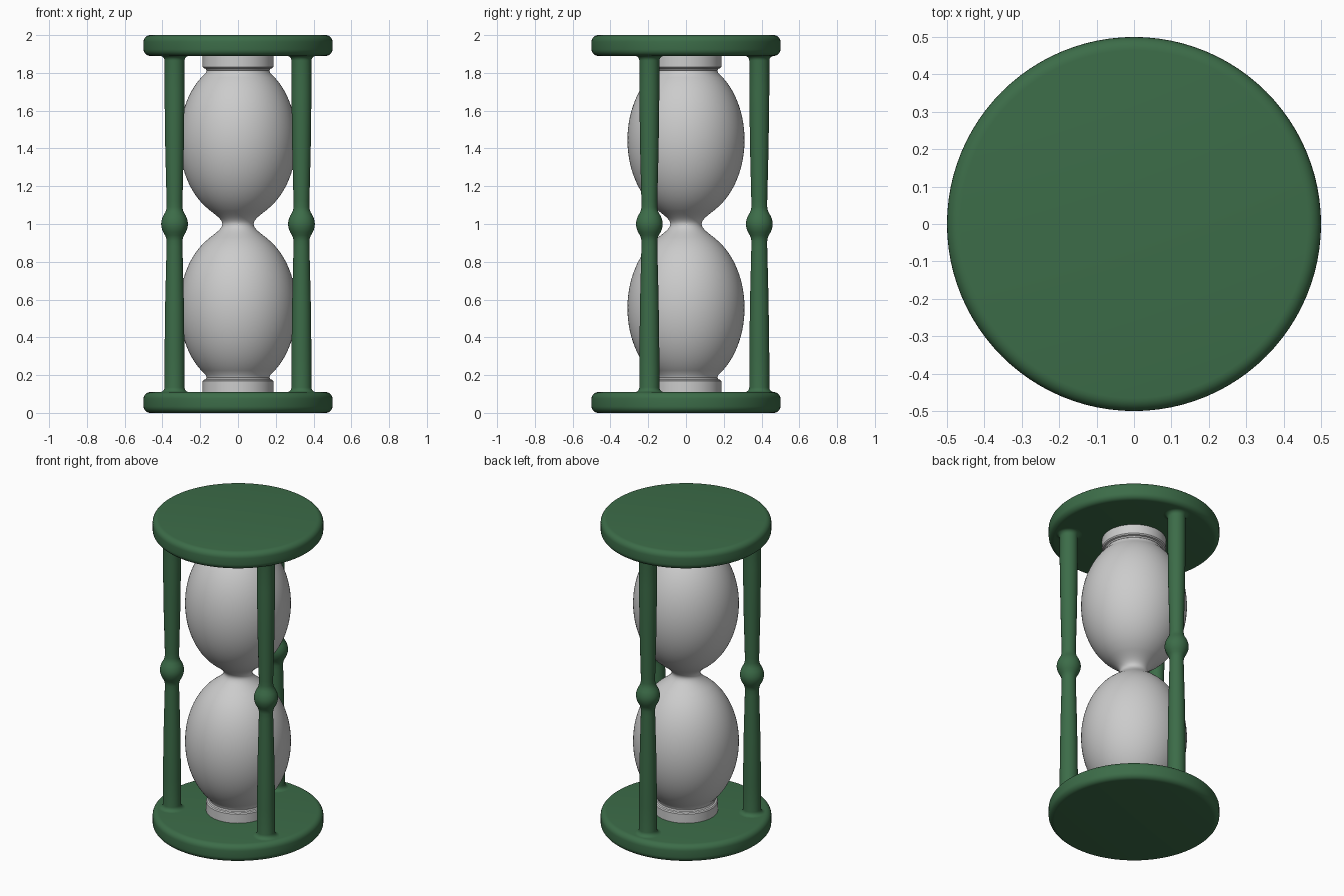
import bpy, bmesh, math

if "Cube" in bpy.data.objects:
    bpy.data.objects.remove(bpy.data.objects["Cube"])


def lathe(name, profile, loc=(0, 0, 0), steps=64, material=None):
    """Revolve (radius, z) points around a vertical axis at loc."""
    bm = bmesh.new()
    rings = []
    for r, z in profile:
        if r < 1e-5:
            rings.append([bm.verts.new((0, 0, z))])
        else:
            rings.append([bm.verts.new((r * math.cos(2 * math.pi * i / steps),
                                        r * math.sin(2 * math.pi * i / steps), z))
                          for i in range(steps)])
    for a, b in zip(rings, rings[1:]):
        for i in range(steps):
            j = (i + 1) % steps
            if len(a) == 1:
                bm.faces.new((a[0], b[j], b[i]))
            elif len(b) == 1:
                bm.faces.new((a[i], a[j], b[0]))
            else:
                bm.faces.new((a[i], a[j], b[j], b[i]))
    bmesh.ops.recalc_face_normals(bm, faces=bm.faces)
    mesh = bpy.data.meshes.new(name)
    bm.to_mesh(mesh)
    bm.free()
    obj = bpy.data.objects.new(name, mesh)
    obj.location = loc
    bpy.context.collection.objects.link(obj)
    if material:
        mesh.materials.append(material)
    bpy.ops.object.select_all(action='DESELECT')
    obj.select_set(True)
    bpy.context.view_layer.objects.active = obj
    bpy.ops.object.shade_smooth_by_angle(angle=math.radians(35))
    return obj


def mirrored(half):
    """Complete a lower-half profile by reflecting it about z = 1."""
    upper = [(r, 2 - z) for r, z in reversed(half)]
    return half + (upper[1:] if abs(half[-1][1] - 1) < 1e-6 else upper)


green = bpy.data.materials.new("green_paint")
green.diffuse_color = (0.045, 0.15, 0.065, 1)
green.use_nodes = True
green.node_tree.nodes["Principled BSDF"].inputs["Base Color"].default_value = green.diffuse_color

# round end plates with softened rims
R, H, B = 0.5, 0.11, 0.035
rim = [(R - B + B * math.cos(math.radians(a)), B + B * math.sin(math.radians(a)))
       for a in range(-90, 1, 15)]
plate = [(0, 0)] + rim + [(r, H - z) for r, z in reversed(rim)] + [(0, H)]
lathe("bottom_plate", plate, steps=96, material=green)
lathe("top_plate", plate, (0, 0, 2 - H), steps=96, material=green)

# three turned posts: flared foot, slight taper, bead in the middle
post = [(0.0, 0.09), (0.078, 0.105)]
post += [(0.078 - 0.025 * math.sin(math.radians(a)), 0.135 - 0.025 * math.cos(math.radians(a)))
         for a in range(0, 91, 15)]
post += [(0.053, 0.3), (0.049, 0.6), (0.042, 0.88), (0.042, 0.91), (0.044, 0.925),
         (0.05, 0.94), (0.06, 0.957), (0.066, 0.972), (0.0695, 0.986), (0.071, 1.0)]
for i, angle in enumerate((-30, 90, 210)):
    a = math.radians(angle)
    lathe(f"post_{i + 1}", mirrored(post), (0.388 * math.cos(a), 0.388 * math.sin(a), 0),
          steps=32, material=green)

# glass: two egg-shaped bulbs joined by a waist
bulb = [(0, 0.15), (0.165, 0.165), (0.166, 0.185)]
z0, z1, waist = 0.2, 0.92, 0.083
egg = lambda z: 0.31 * math.sqrt(1 - ((z - 0.555) / 0.425) ** 2)
bulb += [(egg(z0 + (z1 - z0) * i / 30), z0 + (z1 - z0) * i / 30) for i in range(31)]
r1, slope, span = egg(z1), -1.22, 1 - z1
for i in range(1, 11):
    t = i / 10
    r = (r1 * (2 * t**3 - 3 * t**2 + 1) + slope * span * (t**3 - 2 * t**2 + t)
         + waist * (3 * t**2 - 2 * t**3))
    bulb.append((r, z1 + span * t))
lathe("glass_bulbs", mirrored(bulb), steps=80)

# collars seating the bulbs against the plates
collar = [(0, 0.1), (0.187, 0.1), (0.187, 0.168), (0.182, 0.175), (0.172, 0.178),
          (0.168, 0.186), (0.15, 0.19), (0, 0.19)]
lathe("bottom_collar", collar)
lathe("top_collar", [(r, 2 - z) for r, z in reversed(collar)])
